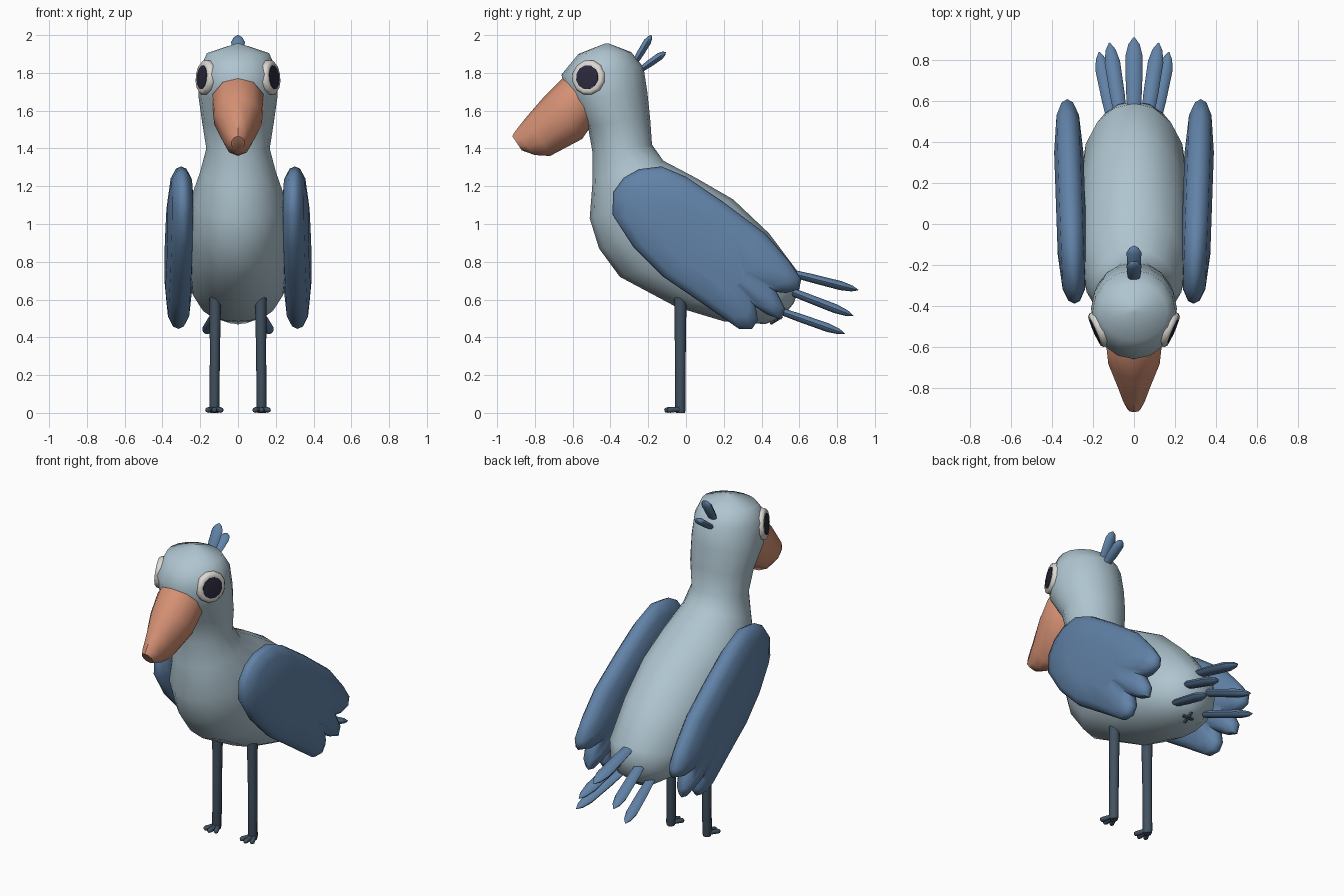
import bpy, bmesh, math
from mathutils import Vector, Matrix

if "Cube" in bpy.data.objects:
    bpy.data.objects.remove(bpy.data.objects["Cube"])


def material(name, rgb):
    m = bpy.data.materials.new(name)
    m.diffuse_color = (*rgb, 1)
    m.use_nodes = True
    m.node_tree.nodes["Principled BSDF"].inputs["Base Color"].default_value = m.diffuse_color
    return m


PALE = material("pale_blue_grey", (0.43, 0.56, 0.63))
BLUE = material("feather_blue", (0.12, 0.225, 0.39))
ORANGE = material("beak_orange", (0.66, 0.28, 0.175))
SLATE = material("leg_slate", (0.055, 0.085, 0.12))
WHITE = material("eye_white", (0.72, 0.68, 0.64))
DARK = material("pupil_dark", (0.022, 0.022, 0.045))


def finish(name, bm, mat, angle=50):
    bmesh.ops.recalc_face_normals(bm, faces=bm.faces)
    me = bpy.data.meshes.new(name)
    bm.to_mesh(me)
    bm.free()
    me.materials.append(mat)
    ob = bpy.data.objects.new(name, me)
    bpy.context.collection.objects.link(ob)
    bpy.ops.object.select_all(action='DESELECT')
    ob.select_set(True)
    bpy.context.view_layer.objects.active = ob
    bpy.ops.object.shade_smooth_by_angle(angle=math.radians(angle))
    return ob


def skin(name, rings, mat, angle=50):
    """Bridge a list of equal point rings and cap both ends."""
    bm = bmesh.new()
    vs = [[bm.verts.new(p) for p in r] for r in rings]
    n = len(vs[0])
    for a, b in zip(vs, vs[1:]):
        for i in range(n):
            j = (i + 1) % n
            bm.faces.new((a[i], a[j], b[j], b[i]))
    for cap in (vs[0], vs[-1]):
        bmesh.ops.triangulate(bm, faces=[bm.faces.new(cap)])
    return finish(name, bm, mat, angle)


def profile_loft(name, sections, mat, n=12, angle=50):
    """Ellipses spanning front point (y, z) to back point (y, z), half width w."""
    rings = []
    for fy, fz, by, bz, w in sections:
        f, b = Vector((0, fy, fz)), Vector((0, by, bz))
        c, h = (f + b) / 2, (f - b) / 2
        rings.append([c + h * math.cos(t) + Vector((w * math.sin(t), 0, 0))
                      for t in (2 * math.pi * i / n for i in range(n))])
    return skin(name, rings, mat, angle)


def stalk(name, a, b, wide, thick, mat, steps, n=8):
    """Rod from a to b; steps are (fraction along, radius factor)."""
    a, b = Vector(a), Vector(b)
    d = (b - a).normalized()
    ref = Vector((1, 0, 0)) if abs(d.x) < 0.9 else Vector((0, 0, 1))
    up = ref.cross(d).normalized()
    side = d.cross(up).normalized()
    rings = []
    for s, r in steps:
        rings.append([a.lerp(b, s) + side * (wide * r * math.cos(t)) + up * (thick * r * math.sin(t))
                      for t in (2 * math.pi * i / n for i in range(n))])
    return skin(name, rings, mat)


FEATHER = [(0, 0.7), (0.4, 0.95), (0.78, 1), (0.92, 0.65), (1, 0.08)]
TOE = [(0, 0.9), (0.45, 0.9), (0.8, 1), (0.95, 0.75), (1, 0.3)]

# Head, neck and body in one skin
profile_loft("body", [
    (-0.43, 1.955, -0.41, 1.956, 0.01),
    (-0.57, 1.90, -0.29, 1.91, 0.165),
    (-0.66, 1.79, -0.225, 1.83, 0.205),
    (-0.62, 1.66, -0.205, 1.70, 0.21),
    (-0.52, 1.52, -0.19, 1.56, 0.19),
    (-0.495, 1.38, -0.18, 1.42, 0.168),
    (-0.495, 1.22, -0.12, 1.335, 0.20),
    (-0.51, 1.03, 0.06, 1.24, 0.25),
    (-0.46, 0.87, 0.25, 1.13, 0.272),
    (-0.35, 0.72, 0.44, 0.95, 0.275),
    (-0.05, 0.56, 0.59, 0.75, 0.255),
    (0.20, 0.485, 0.60, 0.66, 0.20),
    (0.42, 0.47, 0.57, 0.58, 0.11),
    (0.50, 0.505, 0.53, 0.53, 0.02)], PALE, n=16, angle=80)

# Beak
profile_loft("beak", [
    (-0.60, 1.79, -0.47, 1.56, 0.12),
    (-0.655, 1.77, -0.495, 1.53, 0.142),
    (-0.755, 1.67, -0.55, 1.45, 0.132),
    (-0.85, 1.56, -0.72, 1.36, 0.08),
    (-0.905, 1.49, -0.80, 1.365, 0.055),
    (-0.92, 1.465, -0.87, 1.39, 0.035)], ORANGE, n=10, angle=45)

# Crest feathers
stalk("crest_front", (0, -0.28, 1.84), (0, -0.183, 2.0), 0.036, 0.02, BLUE, FEATHER)
stalk("crest_back", (0, -0.25, 1.81), (0, -0.107, 1.91), 0.036, 0.02, BLUE, FEATHER)

# Tail feathers, drooping towards the sides
for label, s in (("right", 1), ("left", -1)):
    stalk(f"tail_outer_{label}", (s * 0.09, 0.44, 0.56), (s * 0.17, 0.84, 0.42), 0.036, 0.023, BLUE, FEATHER)
    stalk(f"tail_inner_{label}", (s * 0.055, 0.46, 0.68), (s * 0.12, 0.885, 0.515), 0.038, 0.024, BLUE, FEATHER)
stalk("tail_middle", (0, 0.50, 0.755), (0, 0.912, 0.65), 0.042, 0.024, BLUE, FEATHER)

# Wing outline (y, z) with scalloped tip
WING = [(-0.39, 1.05), (-0.385, 1.17), (-0.33, 1.245), (-0.25, 1.29), (-0.13, 1.305),
        (0.0, 1.25), (0.2, 1.115), (0.42, 0.95), (0.55, 0.80), (0.61, 0.71), (0.60, 0.655),
        (0.53, 0.635), (0.48, 0.64), (0.525, 0.55), (0.505, 0.495), (0.43, 0.52), (0.37, 0.56),
        (0.38, 0.49), (0.35, 0.445), (0.28, 0.445), (0.10, 0.57), (-0.12, 0.72), (-0.28, 0.88)]
SHELLS = [(0.5, -0.07), (0.85, -0.055), (0.97, -0.028), (1, 0), (0.97, 0.028), (0.85, 0.055), (0.5, 0.073)]


def wing(name, s):
    cy, cz = 0.09, 0.88
    rings = []
    for k, off in SHELLS:
        ring = []
        for y, z in WING:
            py, pz = cy + (y - cy) * k, cz + (z - cz) * k
            ring.append((s * (0.305 + 0.035 * py + off), py, pz))
        rings.append(ring)
    return skin(name, rings, BLUE, 60)


def eye(label, s):
    # Frame with local z pointing out of the head
    out = Vector((s * 0.91, -0.40, 0.08)).normalized()
    place = Matrix.Translation((s * 0.172, -0.515, 1.775)) @ out.to_track_quat('Z', 'Y').to_matrix().to_4x4()

    def disc(name, radii, mat, angle):
        rings = [[place @ Vector((r * math.cos(t), r * math.sin(t), h))
                  for t in (2 * math.pi * (i + 0.5) / 12 for i in range(12))] for r, h in radii]
        skin(name, rings, mat, angle)
    disc(f"eye_rim_{label}", [(0.08, -0.05), (0.094, -0.01), (0.092, 0.01), (0.08, 0.022), (0.062, 0.02)], WHITE, 60)
    disc(f"pupil_{label}", [(0.064, 0.015), (0.064, 0.023), (0.04, 0.026)], DARK, 60)


def leg(label, s):
    stalk(f"leg_{label}", (s * 0.125, -0.03, 0.0), (s * 0.12, -0.03, 0.62), 0.028, 0.03, SLATE,
          [(0, 0.8), (0.03, 0.95), (0.5, 0.95), (1, 1.1)])
    for i, dx in enumerate((-0.04, 0, 0.04)):
        tip = -0.115 if dx == 0 else -0.10
        stalk(f"toe_{label}_{i + 1}", (s * 0.125 + dx * 0.2, -0.025, 0.02),
              (s * 0.125 + dx, tip, 0.014), 0.015, 0.015, SLATE, TOE)


for label, s in (("right", 1), ("left", -1)):
    wing(f"wing_{label}", s)
    eye(label, s)
    leg(label, s)

# Small crossed mark under the tail
for name, a, b in (("rear_mark_across", (-0.035, 0.475, 0.492), (0.035, 0.475, 0.492)),
                   ("rear_mark_along", (0, 0.445, 0.472), (0, 0.51, 0.512))):
    stalk(name, a, b, 0.01, 0.01, SLATE, [(0, 0.7), (0.1, 1), (0.9, 1), (1, 0.7)], n=6)
